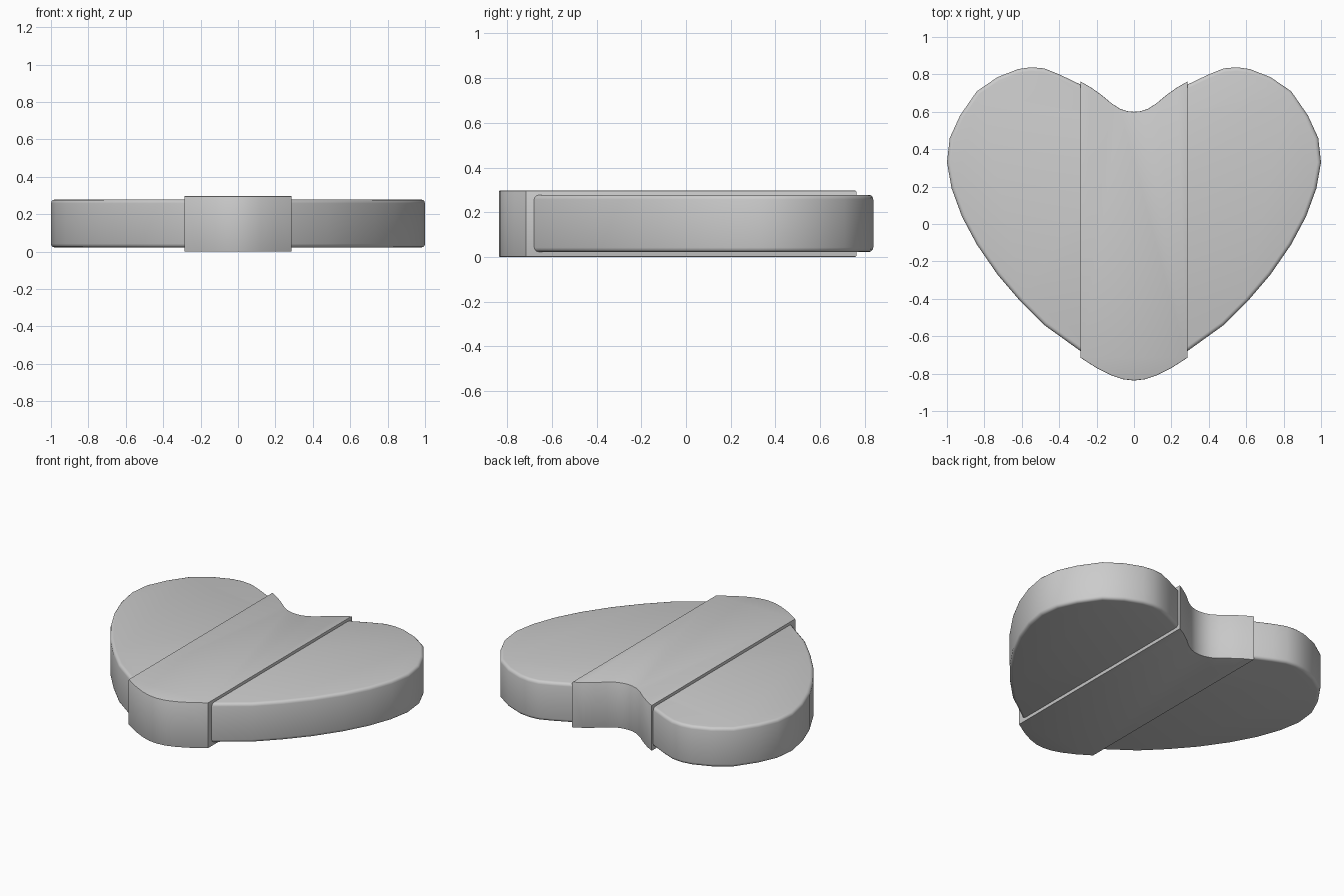
import bpy
import bmesh
import math

cube = bpy.data.objects.get("Cube")
if cube:
    bpy.data.objects.remove(cube, do_unlink=True)

grey = bpy.data.materials.new("light_grey")
grey.use_nodes = True
grey.diffuse_color = (0.6, 0.6, 0.6, 1)
grey.node_tree.nodes["Principled BSDF"].inputs["Base Color"].default_value = (0.6, 0.6, 0.6, 1)


def slab(name, half, bottom, top, bevel, segments):
    """Mirror a half outline across x = 0, extrude it and round its rims."""
    outline = half + [(-x, y) for x, y in reversed(half) if x > 0]
    bm = bmesh.new()
    face = bm.faces.new([bm.verts.new((x, y, bottom)) for x, y in outline])
    up = bmesh.ops.extrude_face_region(bm, geom=[face])["geom"]
    bmesh.ops.translate(bm, vec=(0, 0, top - bottom),
                        verts=[v for v in up if isinstance(v, bmesh.types.BMVert)])
    bmesh.ops.recalc_face_normals(bm, faces=bm.faces)
    rims = [e for e in bm.edges if abs(e.verts[0].co.z - e.verts[1].co.z) < 0.001]
    bmesh.ops.bevel(bm, geom=rims, offset=bevel, segments=segments,
                    profile=0.5, affect='EDGES')
    mesh = bpy.data.meshes.new(name)
    bm.to_mesh(mesh)
    bm.free()
    obj = bpy.data.objects.new(name, mesh)
    bpy.context.collection.objects.link(obj)
    mesh.materials.append(grey)
    bpy.ops.object.select_all(action='DESELECT')
    obj.select_set(True)
    bpy.context.view_layer.objects.active = obj
    bpy.ops.object.shade_smooth_by_angle(angle=math.radians(35))
    return obj


# Heart body, from the notch round the lobe to the point
heart = [(0, 0.56), (0.08, 0.59), (0.19, 0.68), (0.285, 0.745), (0.4, 0.8),
         (0.48, 0.832), (0.55, 0.838), (0.62, 0.828), (0.73, 0.785),
         (0.84, 0.71), (0.93, 0.58), (0.985, 0.46), (1.0, 0.33),
         (0.975, 0.19), (0.92, 0.04), (0.84, -0.11), (0.73, -0.27),
         (0.61, -0.41), (0.48, -0.54), (0.285, -0.68), (0.15, -0.76), (0, -0.79)]
slab("heart_body", heart, 0.022, 0.278, 0.02, 3)

# Raised band wrapped round the middle
band = [(0, 0.6), (0.035, 0.603), (0.075, 0.616), (0.12, 0.645), (0.17, 0.687),
        (0.23, 0.73), (0.286, 0.762), (0.286, -0.715), (0.2, -0.77),
        (0.12, -0.81), (0.06, -0.83), (0, -0.837)]
slab("middle_band", band, 0, 0.297, 0.004, 2)
